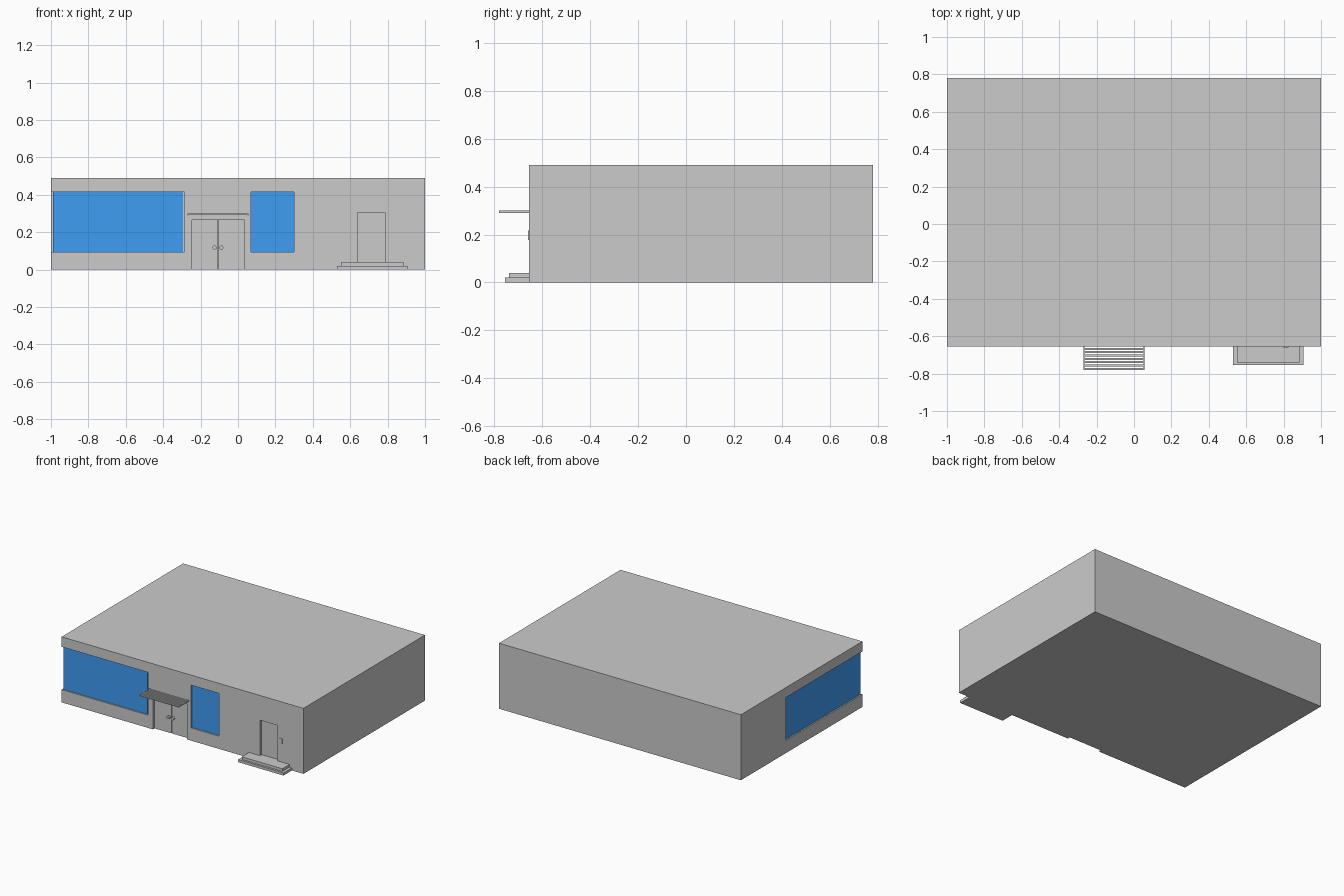
import bpy
import math

if "Cube" in bpy.data.objects:
    bpy.data.objects.remove(bpy.data.objects["Cube"])

FRONT = -0.655          # front wall plane
TOP = 0.49
WIN_Z = (0.095, 0.415)  # window band

blue = bpy.data.materials.new("blue_glass")
blue.diffuse_color = (0.05, 0.34, 0.91, 1)
blue.use_nodes = True
blue.node_tree.nodes["Principled BSDF"].inputs["Base Color"].default_value = blue.diffuse_color


def box(name, x, y, z, mat=None):
    return prism(name, [(x[0], y[0]), (x[1], y[0]), (x[1], y[1]), (x[0], y[1])], z, mat)


def prism(name, outline, z, mat=None):
    n = len(outline)
    verts = [(px, py, h) for h in z for px, py in outline]
    faces = [list(range(n))[::-1], list(range(n, 2 * n))]
    faces += [[i, (i + 1) % n, (i + 1) % n + n, i + n] for i in range(n)]
    mesh = bpy.data.meshes.new(name)
    mesh.from_pydata(verts, [], faces)
    ob = bpy.data.objects.new(name, mesh)
    bpy.context.collection.objects.link(ob)
    if mat:
        mesh.materials.append(mat)
    return ob


def corner(out, inset, x_end, y_end):
    # L-shaped plan wrapping the front left corner
    return [(-1 - out, FRONT - out), (x_end, FRONT - out), (x_end, FRONT + inset),
            (-1 + inset, FRONT + inset), (-1 + inset, y_end), (-1 - out, y_end)]


def cut(target, cutter):
    mod = target.modifiers.new("cut", 'BOOLEAN')
    mod.operation = 'DIFFERENCE'
    mod.solver = 'EXACT'
    mod.object = cutter
    bpy.context.view_layer.objects.active = target
    bpy.ops.object.modifier_apply(modifier=mod.name)
    bpy.data.objects.remove(cutter)


# Building block with recessed openings
body = box("building", (-1, 1), (FRONT, 0.78), (0, TOP))
cut(body, prism("corner_cutter", corner(0.1, 0.014, -0.287, 0.246), WIN_Z))
cut(body, box("window_cutter", (0.07, 0.30), (-0.8, FRONT + 0.014), WIN_Z))
cut(body, box("entrance_cutter", (-0.245, 0.035), (-0.8, FRONT + 0.03), (-0.1, 0.265)))
cut(body, box("side_door_cutter", (0.64, 0.785), (-0.8, FRONT + 0.025), (0.04, 0.305)))

# Glass: wraparound corner window and single window
prism("corner_window", corner(-0.01, 0.0145, -0.295, 0.244), WIN_Z, blue)
box("front_window", (0.07, 0.30), (FRONT + 0.01, FRONT + 0.015), WIN_Z, blue)

# Double entrance door with round knobs
for side, sx in (("left", -1), ("right", 1)):
    xs = sorted((-0.105 + sx * 0.002, -0.105 + sx * 0.14))
    box("entrance_door_" + side, xs, (FRONT + 0.02, FRONT + 0.031), (0, 0.265))
    bpy.ops.mesh.primitive_cylinder_add(vertices=16, radius=0.011, depth=0.018,
                                        location=(-0.107 + sx * 0.018, FRONT + 0.012, 0.118),
                                        rotation=(math.pi / 2, 0, 0))
    bpy.context.object.name = "door_knob_" + side
    bpy.ops.object.shade_smooth_by_angle()

# Side door and wall plate beside it
box("side_door", (0.64, 0.785), (FRONT + 0.02, FRONT + 0.026), (0.04, 0.305))
box("wall_plate", (0.80, 0.825), (FRONT - 0.004, FRONT), (0.177, 0.216))

# Two steps
box("lower_step", (0.53, 0.905), (-0.755, FRONT), (0, 0.02))
box("upper_step", (0.55, 0.885), (-0.74, FRONT), (0.02, 0.04))

# Slatted canopy with end rails
for side, x in (("left", -0.27), ("right", 0.05)):
    box("canopy_rail_" + side, (x, x + 0.005), (-0.78, FRONT), (0.29, 0.30))
SLATS = 7
pitch = (FRONT + 0.78) / SLATS
for i in range(SLATS):
    y = -0.78 + i * pitch
    box("canopy_slat_%d" % (i + 1), (-0.265, 0.05), (y, y + 0.011), (0.291, 0.299))
